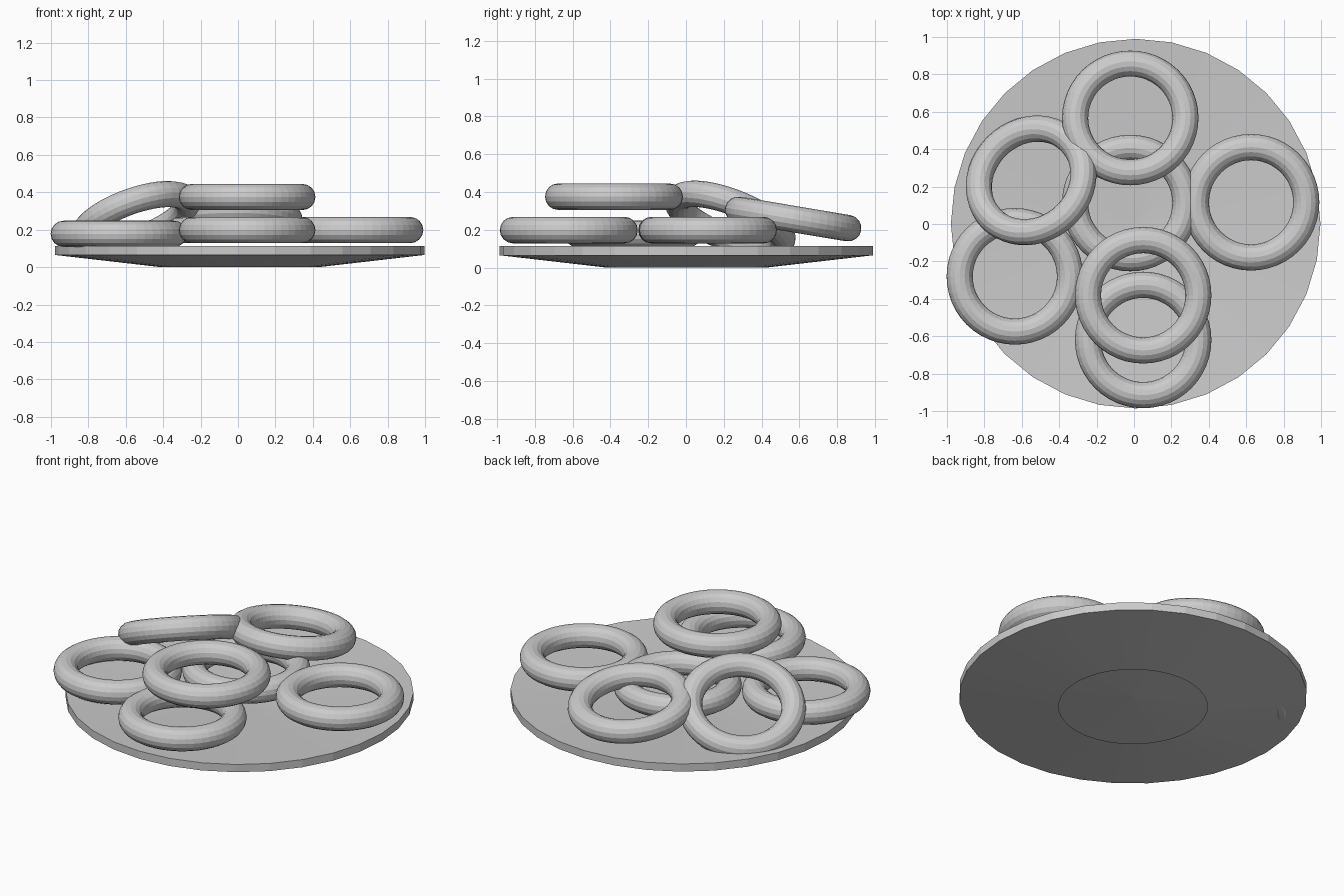
import bpy, bmesh, math
from mathutils import Vector

cube = bpy.data.objects.get("Cube")
if cube:
    bpy.data.objects.remove(cube, do_unlink=True)

# One plain grey for everything
grey = bpy.data.materials.new("light grey")
grey.use_nodes = True
colour = (0.6, 0.6, 0.6, 1)
grey.diffuse_color = colour
grey.node_tree.nodes["Principled BSDF"].inputs["Base Color"].default_value = colour


def open_lathe(name, profile, centre_height, sides):
    """Spin a (radius, height) profile around z and close the top to a centre point."""
    bm = bmesh.new()
    rings = []
    for r, z in profile:
        rings.append([bm.verts.new((r * math.cos(a), r * math.sin(a), z))
                      for a in (math.tau * i / sides for i in range(sides))])
    centre = bm.verts.new((0, 0, centre_height))
    for i in range(sides):
        j = (i + 1) % sides
        for low, high in zip(rings, rings[1:]):
            bm.faces.new((low[i], low[j], high[j], high[i]))
        bm.faces.new((rings[-1][i], rings[-1][j], centre))
    mesh = bpy.data.meshes.new(name)
    bm.to_mesh(mesh)
    bm.free()
    obj = bpy.data.objects.new(name, mesh)
    bpy.context.collection.objects.link(obj)
    mesh.materials.append(grey)
    return obj


def ring(name, centre, lean=(0, 0), tilt=0):
    """A faceted ring dropping by tilt degrees towards the lean direction."""
    bpy.ops.mesh.primitive_torus_add(major_radius=0.295, minor_radius=0.07,
                                     major_segments=48, minor_segments=16,
                                     location=centre)
    obj = bpy.context.object
    obj.name = name
    if tilt:
        axis = Vector((0, 0, 1)).cross(Vector((*lean, 0)))
        obj.rotation_mode = 'AXIS_ANGLE'
        obj.rotation_axis_angle = (math.radians(tilt), *axis.normalized())
    obj.data.materials.append(grey)
    bpy.ops.object.shade_flat()


# Shallow plate sinking to its centre, with a tapered, open underside
plate = open_lathe("plate", [(0.423, 0), (0.988, 0.065), (0.988, 0.113)], 0.06, 32)
plate.location = (0.009, 0.002, 0)

# Rings lying flat
ring("right_ring", (0.626, 0.116, 0.198))
ring("middle_ring", (-0.02, 0.112, 0.198))
ring("front_lower_ring", (0.049, -0.62, 0.198))
ring("front_upper_ring", (0.049, -0.381, 0.375))
ring("left_ring", (-0.637, -0.28, 0.178))

# Rings leaning on others
ring("back_ring", (-0.02, 0.567, 0.257), (0, 1), 9.5)
ring("steep_ring", (-0.55, 0.233, 0.252), (-0.65, 0.7), 28)
